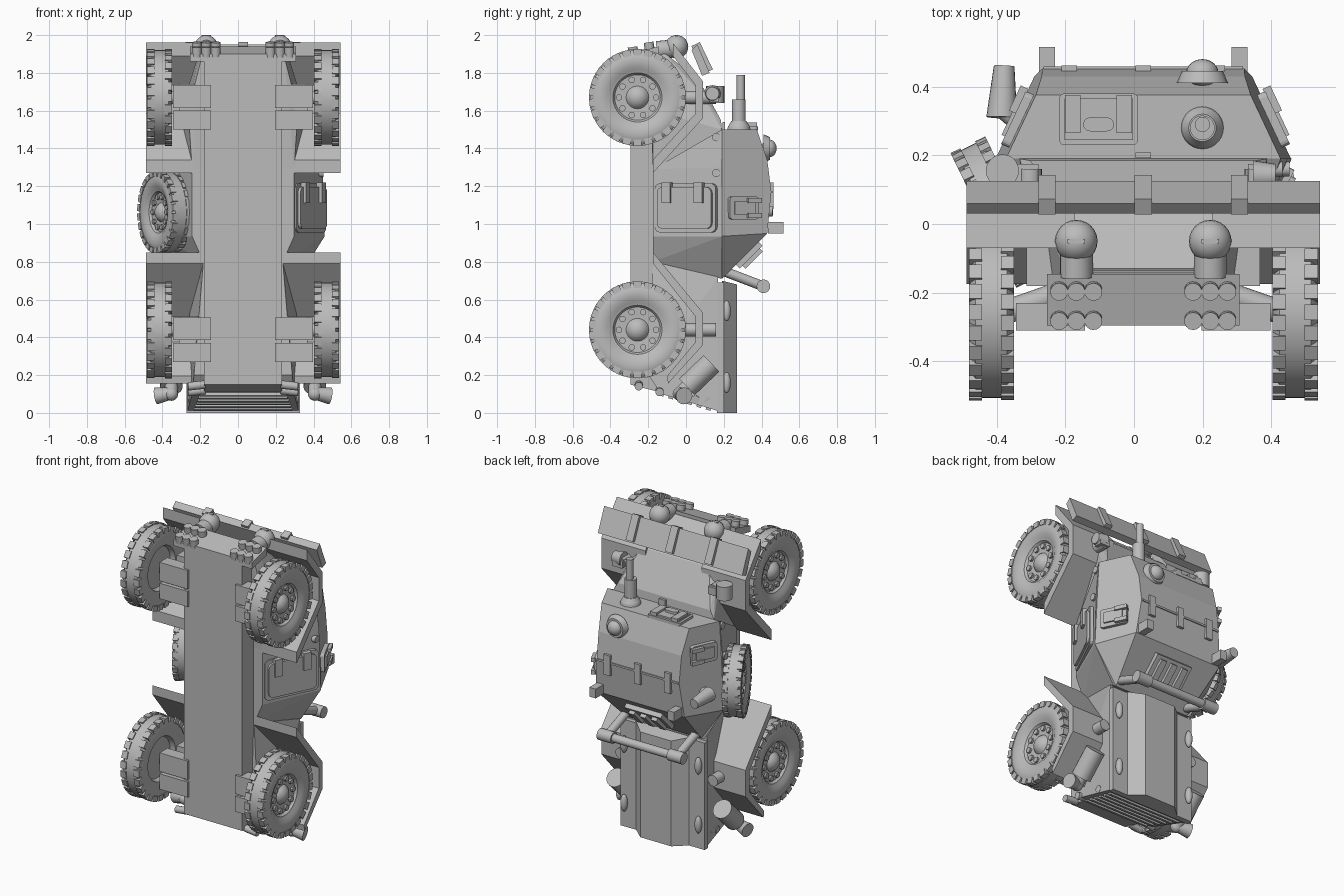
import bpy, bmesh, math
from mathutils import Vector, Matrix

if "Cube" in bpy.data.objects:
    bpy.data.objects.remove(bpy.data.objects["Cube"])

CX = 0.027  # middle of the vehicle across
grey = bpy.data.materials.new("armour grey")
grey.use_nodes = True
grey.diffuse_color = (0.5, 0.5, 0.5, 1)
grey.node_tree.nodes["Principled BSDF"].inputs["Base Color"].default_value = (0.5, 0.5, 0.5, 1)


def finish(name, bm, smooth=False):
    bmesh.ops.recalc_face_normals(bm, faces=bm.faces)
    me = bpy.data.meshes.new(name)
    bm.to_mesh(me)
    bm.free()
    ob = bpy.data.objects.new(name, me)
    ob.location.x = CX
    me.materials.append(grey)
    bpy.context.collection.objects.link(ob)
    if smooth:
        bpy.ops.object.select_all(action='DESELECT')
        ob.select_set(True)
        bpy.context.view_layer.objects.active = ob
        bpy.ops.object.shade_smooth_by_angle(angle=math.radians(35))
    return ob


def frame(c, n, up=(0, 0, 1)):
    z = Vector(n).normalized()
    x = Vector(up).cross(z).normalized()
    y = z.cross(x)
    return Matrix.Translation(c) @ Matrix((x, y, z)).transposed().to_4x4()


def add_box(bm, m, size):
    bmesh.ops.create_cube(bm, size=1, matrix=m @ Matrix.Diagonal((*size, 1)))


def add_cyl(bm, p0, p1, r0, r1=None, n=20):
    p0, p1 = Vector(p0), Vector(p1)
    m = Matrix.Translation((p0 + p1) / 2) @ (p1 - p0).to_track_quat('Z', 'Y').to_matrix().to_4x4()
    bmesh.ops.create_cone(bm, cap_ends=True, segments=n, radius1=r0,
                          radius2=r0 if r1 is None else r1, depth=(p1 - p0).length, matrix=m)


def box(name, c, size, n=(0, 0, 1), up=(0, 1, 0)):
    bm = bmesh.new()
    add_box(bm, frame(c, n, up), size)
    return finish(name, bm)


def panel(name, c, size, n, up, r=.03):
    """Plate with rounded corners."""
    bm = bmesh.new()
    add_box(bm, Matrix(), size)
    es = [e for e in bm.edges if abs(e.verts[0].co.z - e.verts[1].co.z) > size[2] / 2]
    bmesh.ops.bevel(bm, geom=es, offset=r, segments=3, profile=.5, affect='EDGES')
    bm.transform(frame(c, n, up))
    return finish(name, bm)


def cyl(name, *args, **kw):
    bm = bmesh.new()
    add_cyl(bm, *args, **kw)
    return finish(name, bm, True)


def ball(name, c, r, squash=(1, 1, 1)):
    bm = bmesh.new()
    bmesh.ops.create_uvsphere(bm, u_segments=24, v_segments=12, radius=r,
                              matrix=Matrix.Translation(c) @ Matrix.Diagonal((*squash, 1)))
    return finish(name, bm, True)


def shell(name, pts):
    """Convex body through points and their mirror images."""
    bm = bmesh.new()
    for x, y, z in pts:
        bm.verts.new((x, y, z))
        bm.verts.new((-x, y, z))
    bmesh.ops.convex_hull(bm, input=bm.verts)
    bmesh.ops.delete(bm, geom=[v for v in bm.verts if not v.link_faces], context='VERTS')
    bmesh.ops.dissolve_limit(bm, angle_limit=0.05, verts=bm.verts, edges=bm.edges)
    return finish(name, bm)


def extrude(name, yz, x0, x1):
    bm = bmesh.new()
    f = bm.faces.new([bm.verts.new((x0, y, z)) for y, z in yz])
    g = bmesh.ops.extrude_face_region(bm, geom=[f])["geom"]
    bmesh.ops.translate(bm, vec=(x1 - x0, 0, 0), verts=[v for v in g if isinstance(v, bmesh.types.BMVert)])
    return finish(name, bm)


def wheel(name, c, axis, scale=1):
    """Tyre, rim, domed hub, wheel nuts and shoulder lugs around one axle."""
    bm = bmesh.new()
    prof = [(0, .062), (.03, .056), (.05, .04), (.06, .026), (.12, .03), (.13, .045), (.145, .05),
            (.165, .062), (.2, .066), (.232, .06), (.25, .046), (.25, -.046), (.232, -.06),
            (.2, -.066), (.14, -.05), (.13, -.02), (0, -.02)]
    vs = [bm.verts.new((r, 0, a)) for r, a in prof]
    es = [bm.edges.new(p) for p in zip(vs, vs[1:])]
    bmesh.ops.spin(bm, geom=vs + es, axis=(0, 0, 1), cent=(0, 0, 0), angle=math.tau, steps=52)
    bmesh.ops.remove_doubles(bm, verts=bm.verts, dist=.0005)
    for i in range(10):
        a = math.tau * i / 10
        x, y = .098 * math.cos(a), .098 * math.sin(a)
        add_cyl(bm, (x, y, .02), (x, y, .042), .017, n=10)
    for i in range(52):
        side = 1 if i % 2 else -1
        add_box(bm, Matrix.Rotation(math.tau * i / 52, 4, 'Z') @ Matrix.Translation((.239, 0, side * .047)),
                (.034, .044, .038))
    bm.transform(frame(c, axis) @ Matrix.Scale(scale, 4))
    finish(name, bm, True)


# Hull
shell("belly_tub", [(.207, -.295, .15), (.207, -.295, 1.86), (.207, -.1, .1), (.207, .1, .1),
                    (.207, -.14, 1.92), (.207, .06, 1.75), (.207, .1, 1.6)])
shell("lower_side_armour", [(.27, -.175, .935), (.27, -.175, 1.29), (.432, .19, .935), (.42, .19, 1.3),
                            (.4, .19, 1.5), (.29, .19, .71), (.21, -.175, .8)])
shell("upper_cabin", [(.4, .19, 1.5), (.313, .375, 1.5), (.296, .43, 1.34), (.294, .452, 1.17),
                      (.317, .43, .95), (.43, .19, .935), (.27, .19, .71)])
shell("front_hull", [(.27, -.175, 1.29), (.36, .19, 1.5), (.33, .185, 1.55), (.3, .09, 1.68), (.24, .07, 1.76),
                     (.23, -.13, 1.92), (.22, -.2, 1.88), (.29, -.175, 1.6)])
shell("engine_hull", [(.21, -.175, .8), (.26, -.2, .2), (.27, -.13, .1), (.295, .17, .01), (.295, .17, .72)])
shell("engine_deck", [(.3, .165, 0), (.3, .2, 0), (.3, .165, .69), (.3, .2, .69)])
shell("engine_cover", [(.2, .19, 0), (.11, .27, 0), (.2, .19, .7), (.11, .27, .68)])
shell("nose_plate", [(.28, -.145, 1.89), (.28, -.145, 1.94), (.28, -.295, 1.86), (.28, -.295, 1.9)])
shell("trim_board", [(.515, .03, 1.92), (.515, .06, 1.95), (.515, .125, 1.8), (.515, .085, 1.785)])
for x in (-.28, 0, .28):
    box("trim_board_clip", (x, .085, 1.88), (.05, .16, .05), (0, .9, .43), (0, -.43, .9))

# Rear grille
slope = Vector((0, .3, -.09)).normalized()
for i in range(6):
    box("grille_slat", Vector((0, -.13, .097)) + slope * (.052 * i), (.46 + .012 * i, .026, .016), (0, -.29, -.95), slope)
for s in (-1, 1):
    for y, z in ((-.25, .15), (-.14, .12), (.05, .08), (.12, .07)):
        cyl("rear_bolt", (s * .2, y, z), (s * .29, y, z - .01), .022, n=12)

# Running gear on both sides
front_fender = [(-.175, 1.27), (.09, 1.56), (.09, 1.755), (-.07, 1.96), (-.07, 1.89), (.05, 1.735),
                (.05, 1.585), (-.175, 1.34)]
rear_fender = [(-.175, .85), (.09, .53), (.09, .36), (-.095, .155), (-.1, .195), (.05, .375), (.05, .51), (-.175, .79)]
for s in (-1, 1):
    extrude("front_fender", front_fender, s * .2, s * .515)
    extrude("rear_fender", rear_fender, s * .2, s * .515)
    for z in (1.67, .44):
        wheel("wheel", (s * .442, -.257, z), (s, 0, 0))
        cyl("axle", (s * .18, -.18, z), (s * .4, -.257, z), .035)
        for dz, h in ((-.12, .1), (.005, .12)):
            box("suspension_block", (s * .27, -.27, z + dz), (.2, .08, h))
        box("spring_block", (s * .27, -.1, z), (.14, .16, .14))
        cyl("damper", (s * .33, -.05, z), (s * .33, .16, z), .035)

    # Headlights and nose bolts
    cyl("headlight_post", (s * .195, -.155, 1.92), (s * .195, -.06, 1.93), .048)
    ball("headlight", (s * .195, -.05, 1.938), .062)
    box("headlight_slit", (s * .195, -.05, 1.997), (.05, .014, .006))
    for i in range(3):
        for y, z in ((-.19, 1.93), (-.275, 1.905)):
            x = s * (.145 + .05 * i)
            cyl("nose_bolt", (x, y, z - .02), (x, y - .008, z + .032), .026, n=14)

    for z in (1.27, 1.46):
        cyl("side_rivet", (s * .36, .16, z), (s * (.425 if z < 1.3 else .405), .16, z), .022, n=12)

    # Cheek hatches, set further forward on the spare wheel side
    n = Vector((s * .905, .425, 0))
    hz = 1.085 if s > 0 else 1.33
    c = Vector((s * (.378 - .053 * (hz - .935)), .3, hz)) + n * .008
    panel("cheek_hatch", c, (.17, .12, .03), n, (0, 0, 1), .015)
    box("cheek_hatch_panel", c + n * .015, (.12, .07, .02), n, (0, 0, 1))
    for dz in (-.04, .04):
        box("cheek_hinge", c + n * .02 + Vector((-s * .02, .05, dz)), (.08, .025, .025), n, (0, 0, 1))

    # Roof marker boxes and engine deck handles
    box("roof_marker", (s * .28, .475, .98), (.046, .08, .06))
    for z in (.16, .54):
        ball("deck_handle", (s * .265, .215, z), .022, (1, 1, 2.5))

    # Mufflers with bent tail pipes
    d = Vector((0, .72, .69))
    m = Vector((s * .38, .07, .2))
    cyl("muffler", m - d * .09, m + d * .09, .06)
    cyl("muffler_pipe", m - d * .15, m - d * .08, .035)
    cyl("tail_pipe", m - d * .14, (s * .46, -.01, .09), .032, .045)
    ball("pipe_elbow", m - d * .145, .036)

    # Tow bar arms
    cyl("tow_bar_arm", (s * .25, .2, .75), (s * .25, .41, .67), .026)
    cyl("tow_bar_end", (s * .2, .41, .67), (s * .3, .41, .67), .036)
cyl("tow_bar", (-.25, .41, .67), (.25, .41, .67), .026)

# Fender lamps
for s in (-1, 1):
    box("lamp_bracket", (s * .34, .15, 1.67), (.07, .05, .05))
cyl("fender_lamp", (-.41, .155, 1.64), (-.41, .155, 1.73), .048)
cyl("fender_horn", (.32, .14, 1.69), (.385, .14, 1.69), .045, .035)

# Side door on one side, spare wheel on the other
n = Vector((.9, -.44, 0))
door = Vector((.352, 0, 1.085))
panel("side_door_frame", door, (.36, .26, .02), n, (0, 0, 1))
panel("side_door", door + n * .015, (.32, .22, .02), n, (0, 0, 1))
for k in (-.1, .09):
    box("door_hinge", door + n * .025 + Vector((.44 * k, .9 * k, .08)), (.05, .11, .03), n, (0, 0, 1))
wheel("spare_wheel", (-.415, .035, 1.062), (-.9, -.44, 0), .85)
cyl("spare_wheel_mount", (-.3, .08, 1.065), (-.42, .035, 1.065), .07)

# Front plate hatch
panel("driver_hatch_frame", (-.13, .305, 1.505), (.23, .15, .02), (0, 0, 1), (0, 1, 0), .015)
box("driver_hatch", (-.13, .305, 1.515), (.2, .12, .02))
for x in (-.205, -.055):
    box("driver_hatch_hinge", (x, .32, 1.525), (.045, .11, .025))
bm = bmesh.new()
add_box(bm, Matrix.Translation((-.13, .29, 1.53)), (.05, .04, .02))
for x in (-.155, -.105):
    add_cyl(bm, (x, .29, 1.52), (x, .29, 1.54), .02)
finish("driver_view_slot", bm)
box("front_plate_ledge", (0, .2, 1.52), (.045, .015, .04))

# Gun in its ball mount
bm = bmesh.new()
add_cyl(bm, (.172, .28, 1.49), (.172, .28, 1.515), .064, .058, 28)
add_cyl(bm, (.172, .28, 1.515), (.172, .28, 1.545), .058, .04, 28)
add_cyl(bm, (.172, .28, 1.53), (.172, .28, 1.66), .036)
add_cyl(bm, (.172, .29, 1.66), (.172, .29, 1.79), .022)
finish("gun", bm, True)

# Roof fittings
cyl("periscope_base", (.172, .41, 1.4), (.172, .445, 1.4), .075, .06)
ball("periscope_dome", (.172, .44, 1.4), .047, (1, .85, 1))
box("roof_seam", (0, .452, 1.17), (.58, .012, .012))
for x in (-.215, 0, .215):
    box("roof_strap", (x, .447, 1.155), (.045, .03, .13))
box("rear_vent_frame", (0, .335, .835), (.26, .17, .03), (0, 1, -1), (0, 1, 1))
for x in (-.08, 0, .08):
    box("rear_vent_latch", (x, .35, .82), (.04, .13, .03), (0, 1, -1), (0, 1, 1))
cyl("smoke_launcher_mount", (-.33, .27, 1.08), (-.4, .33, 1.08), .03)
cyl("smoke_launcher", (-.412, .31, 1.08), (-.405, .46, 1.07), .045, .03)
